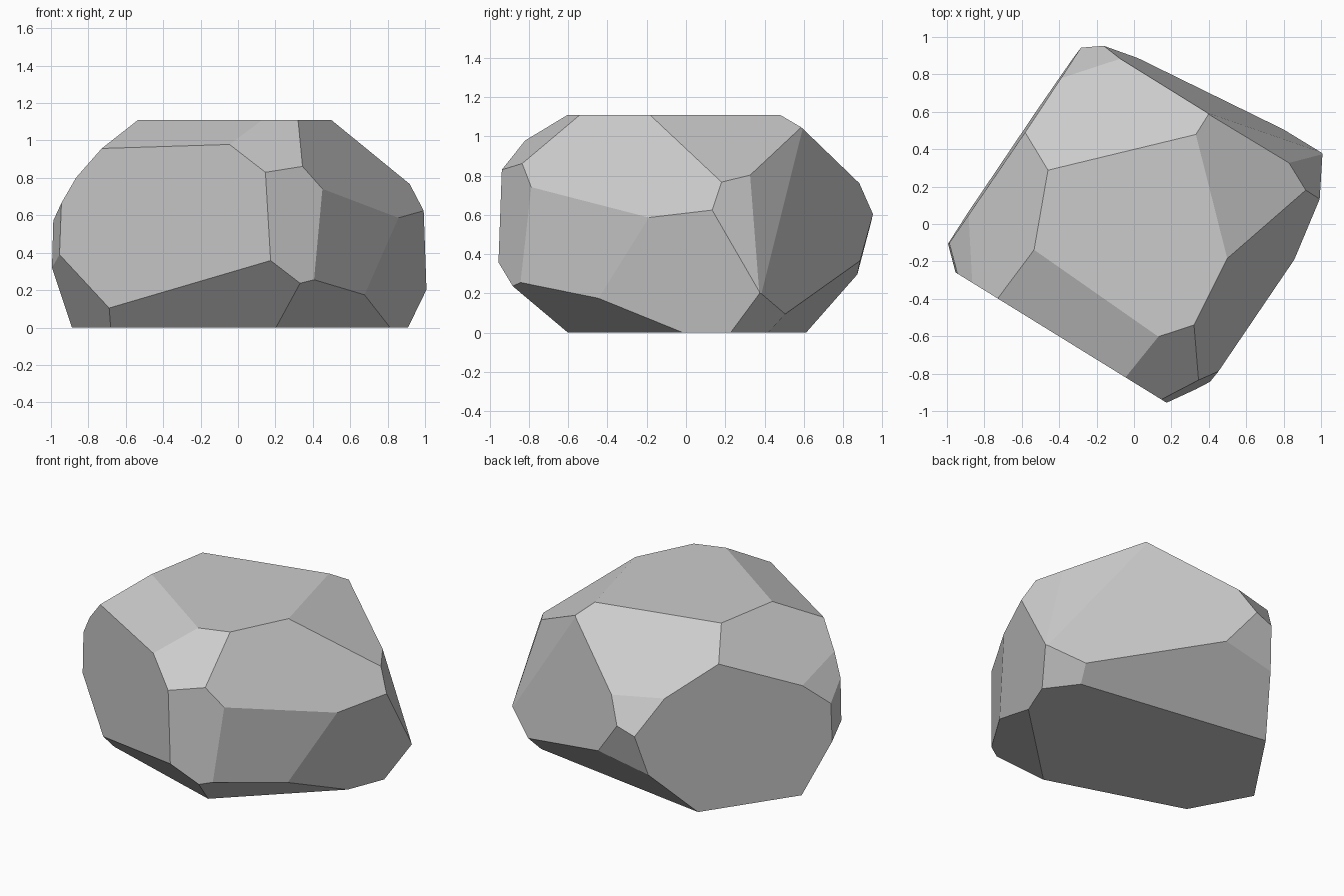
import bpy
import bmesh
from mathutils import Matrix, Vector

# Remove the default cube only
default_cube = bpy.data.objects.get("Cube")
if default_cube:
    bpy.data.objects.remove(default_cube, do_unlink=True)

HEIGHT = 1.11
CORE = 0.55  # height of the point that all chips are measured from

# Each chip is the point of a flat facet nearest the core;
# the direction from the core to it is the facet's normal.
UPPER_CHIPS = {
    "left shoulder": (0.566, -0.283, 0.391),
    "front corner": (0.168, -0.512, 0.624),
    "front slope": (-0.167, -0.239, 0.620),
    "right slope": (-0.533, 0.093, 0.520),
    "right corner": (-0.717, 0.064, 0.439),
    "back slope": (-0.093, 0.385, 0.554),
    "back corner": (-0.207, 0.711, 0.431),
    "left slope": (0.391, 0.099, 0.584),
    "left corner": (0.777, 0.414, 0.267),
}
SIDE_CHIPS = {
    "front wall": (-0.379, -0.614, 0.0),
    "front left edge": (0.417, -0.815, 0.054),
    "left front wall": (0.673, -0.459, -0.010),
    "left wall": (0.775, -0.307, -0.150),
    "back left edge": (0.483, 0.616, 0.194),
    "back wall": (0.359, 0.667, 0.092),
    "back edge": (0.011, 0.874, -0.233),
    "right wall": (-0.632, 0.426, 0.011),
    "right edge": (-0.954, -0.236, 0.030),
}
LOWER_CHIPS = {
    "front undercut": (-0.164, -0.514, -0.521),
    "left undercut": (0.344, -0.358, -0.613),
    "back left undercut": (0.625, 0.468, -0.650),
    "back undercut": (0.082, 0.543, -0.528),
    "right undercut": (-0.712, -0.388, -0.439),
}


def make_material(name, color):
    material = bpy.data.materials.new(name)
    material.use_nodes = True
    material.diffuse_color = color
    shader = next(n for n in material.node_tree.nodes if n.type == "BSDF_PRINCIPLED")
    shader.inputs["Base Color"].default_value = color
    shader.inputs["Roughness"].default_value = 0.9
    return material


def chip_off(bm, chip):
    """Slice away everything beyond one facet and cap the cut."""
    point = Vector(chip)
    result = bmesh.ops.bisect_plane(
        bm,
        geom=bm.verts[:] + bm.edges[:] + bm.faces[:],
        dist=0.0001,
        plane_co=point,
        plane_no=point.normalized(),
        clear_outer=True,
    )
    rim = [g for g in result["geom_cut"] if isinstance(g, bmesh.types.BMEdge)]
    rim = [edge for edge in rim if edge.is_valid and edge.is_boundary]
    if len(rim) > 2:
        bmesh.ops.contextual_create(bm, geom=rim)


def build_boulder():
    # Start from a block with a flat top and base
    bm = bmesh.new()
    block = Matrix.Translation((0, 0, HEIGHT / 2 - CORE)) @ Matrix.Diagonal((3, 3, HEIGHT, 1))
    bmesh.ops.create_cube(bm, size=1, matrix=block)

    # Knock the block into shape, walls first
    for chips in (SIDE_CHIPS, UPPER_CHIPS, LOWER_CHIPS):
        for chip in chips.values():
            chip_off(bm, chip)

    bmesh.ops.recalc_face_normals(bm, faces=bm.faces[:])
    mesh = bpy.data.meshes.new("boulder")
    bm.to_mesh(mesh)
    bm.free()

    boulder = bpy.data.objects.new("boulder", mesh)
    boulder.location.z = CORE
    bpy.context.scene.collection.objects.link(boulder)
    return boulder


# Faceted grey boulder
boulder = build_boulder()
boulder.data.materials.append(make_material("stone grey", (0.6, 0.6, 0.6, 1)))
